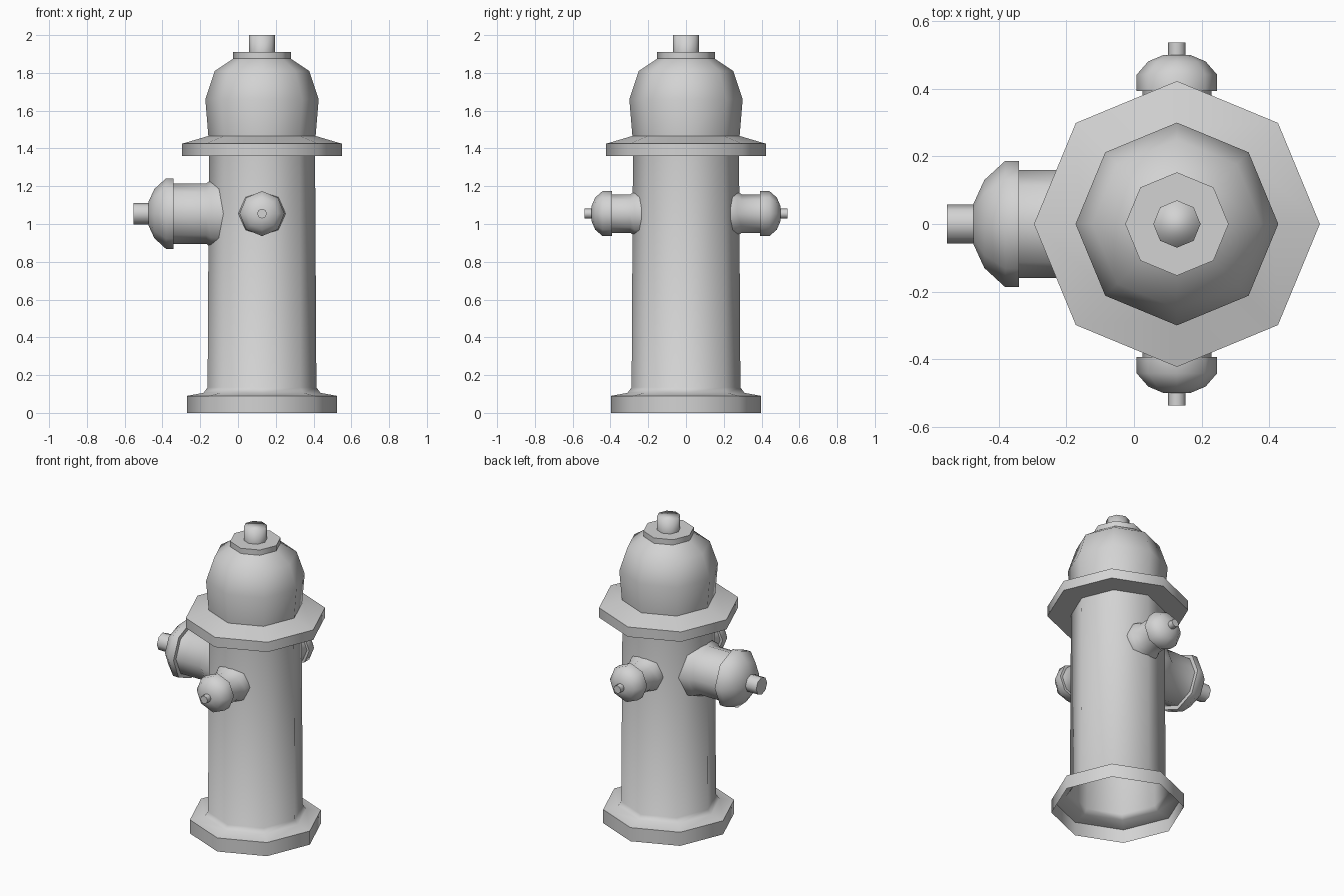
import bpy
import bmesh
from math import cos, sin, tau, radians
from mathutils import Matrix, Vector

cube = bpy.data.objects.get("Cube")
if cube:
    bpy.data.objects.remove(cube)

SIDES = 8
AXIS_X = 0.127
OUTLET_Z = 1.055

grey = bpy.data.materials.new("light_grey")
grey.use_nodes = True
grey.diffuse_color = (0.65, 0.65, 0.65, 1)
grey.node_tree.nodes["Principled BSDF"].inputs["Base Color"].default_value = grey.diffuse_color


def lathe(name, profile, turn=Matrix(), z=0.0, capped=True, angle=52):
    """Spin (radius, height) points into an eight-sided shell, open at its start."""
    bm = bmesh.new()
    rings = [[bm.verts.new((r * cos(tau * i / SIDES), r * sin(tau * i / SIDES), h))
              for i in range(SIDES)] for r, h in profile]
    for low, high in zip(rings, rings[1:]):
        for i in range(SIDES):
            j = (i + 1) % SIDES
            bm.faces.new((low[i], low[j], high[j], high[i]))
    if capped:
        bm.faces.new(rings[-1])
    bm.transform(Matrix.Translation(Vector((AXIS_X, 0, z))) @ turn)
    mesh = bpy.data.meshes.new(name)
    bm.to_mesh(mesh)
    bm.free()
    mesh.materials.append(grey)
    obj = bpy.data.objects.new(name, mesh)
    bpy.context.collection.objects.link(obj)
    bpy.ops.object.select_all(action='DESELECT')
    obj.select_set(True)
    bpy.context.view_layer.objects.active = obj
    bpy.ops.object.shade_smooth_by_angle(angle=radians(angle))
    return obj


# Hollow barrel with its foot flange
lathe("barrel", [(0.398, 0), (0.398, 0.09), (0.31, 0.106), (0.288, 0.135),
                 (0.281, 1.36)], capped=False)

# Collar and domed bonnet
lathe("collar", [(0.281, 1.36), (0.423, 1.36), (0.423, 1.425), (0.284, 1.466)],
      capped=False)
lathe("bonnet", [(0.284, 1.466), (0.3, 1.66), (0.25, 1.81), (0.153, 1.875)],
      capped=False)
lathe("bonnet_plate", [(0.153, 1.875), (0.153, 1.91), (0.07, 1.91)], capped=False)
lathe("bonnet_nut", [(0.07, 1.91), (0.07, 2)], angle=100)


# Outlets: flared pipe, rounded cap and nut, heights measured from the barrel axis
def outlet(side, turn, pipe, cap, nut):
    for part, profile in (("pipe", pipe), ("cap", cap), ("nut", nut)):
        lathe(f"{side}_outlet_{part}", profile, turn, OUTLET_Z)


outlet("right", Matrix.Rotation(radians(-90), 4, 'Y'),
       [(0.19, 0.2), (0.178, 0.27), (0.16, 0.295), (0.16, 0.468)],
       [(0.16, 0.468), (0.187, 0.468), (0.187, 0.508), (0.13, 0.57), (0.06, 0.602)],
       [(0.057, 0.6), (0.057, 0.68)])

for side, degrees in (("front", 90), ("back", -90)):
    outlet(side, Matrix.Rotation(radians(degrees), 4, 'X'),
           [(0.125, 0.235), (0.118, 0.272), (0.102, 0.295), (0.102, 0.395)],
           [(0.102, 0.393), (0.119, 0.393), (0.119, 0.442), (0.085, 0.481), (0.04, 0.5)],
           [(0.026, 0.498), (0.026, 0.537)])
